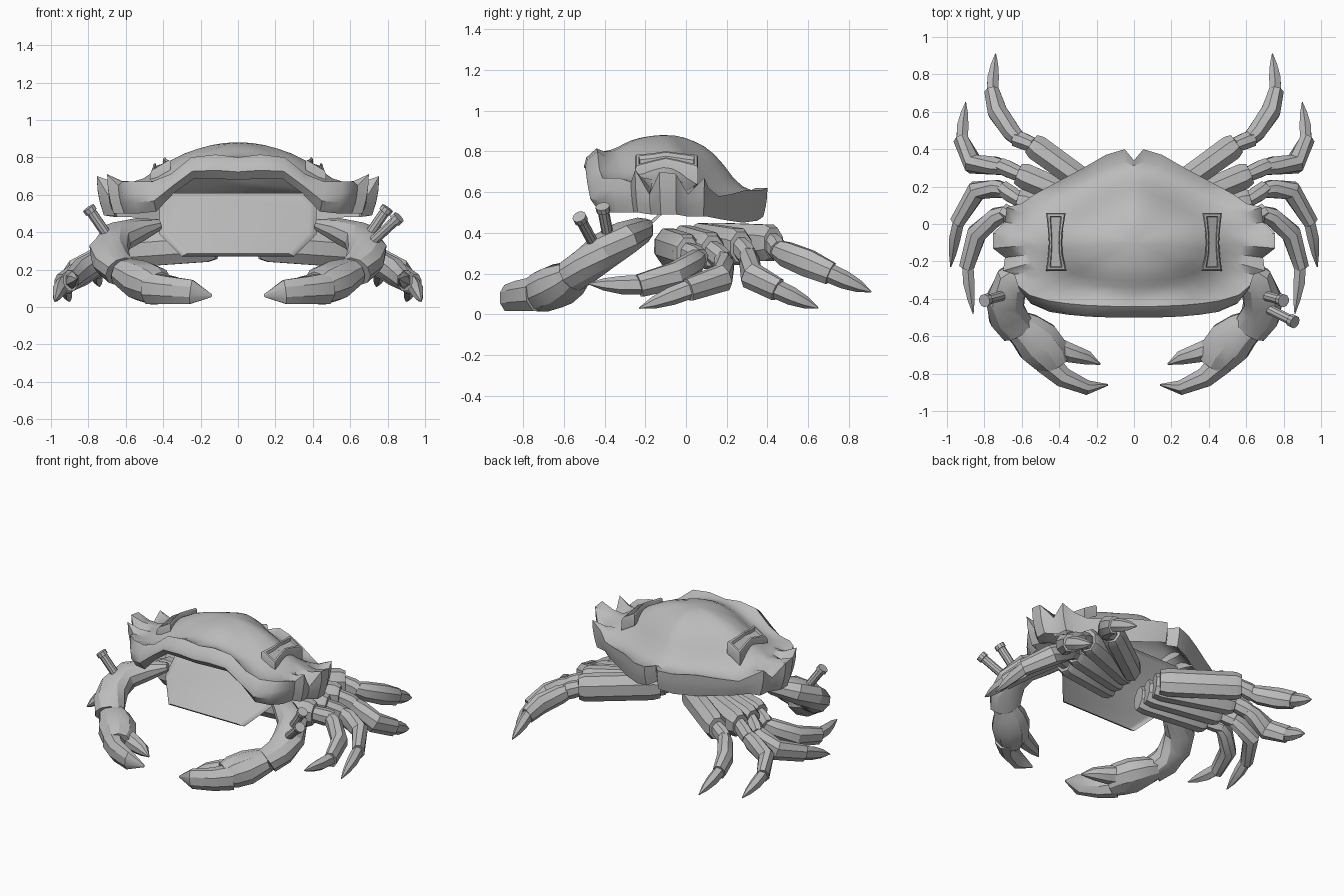
import bpy, bmesh, math
from mathutils import Vector

if "Cube" in bpy.data.objects:
    bpy.data.objects.remove(bpy.data.objects["Cube"])

grey = bpy.data.materials.new("shell_grey")
grey.diffuse_color = (0.5, 0.5, 0.5, 1)
grey.use_nodes = True
grey.node_tree.nodes["Principled BSDF"].inputs["Base Color"].default_value = grey.diffuse_color


def finish(bm, name, angle=32):
    bmesh.ops.recalc_face_normals(bm, faces=bm.faces)
    me = bpy.data.meshes.new(name)
    bm.to_mesh(me)
    bm.free()
    ob = bpy.data.objects.new(name, me)
    bpy.context.collection.objects.link(ob)
    me.materials.append(grey)
    bpy.ops.object.select_all(action='DESELECT')
    ob.select_set(True)
    bpy.context.view_layer.objects.active = ob
    bpy.ops.object.shade_smooth_by_angle(angle=math.radians(angle))
    return ob


def bridge(bm, a, b):
    n = len(a)
    for i in range(n):
        bm.faces.new((a[i], a[(i + 1) % n], b[(i + 1) % n], b[i]))


def limb(name, path, sides=8, mirror=1):
    """Sweep an oval along points (x, y, z, half width, half height)."""
    bm = bmesh.new()
    pts = [Vector((p[0] * mirror, p[1], p[2])) for p in path]
    rings = []
    for i, p in enumerate(pts):
        d = (pts[min(i + 1, len(pts) - 1)] - pts[max(i - 1, 0)]).normalized()
        s = d.cross(Vector((0, 0, 1))).normalized()
        u = s.cross(d)
        w, h = path[i][3], path[i][4]
        ring = []
        for k in range(sides):
            a = 2 * math.pi * (k + 0.5) / sides
            ring.append(bm.verts.new(p + s * math.cos(a) * w + u * math.sin(a) * h))
        rings.append(ring)
    for a, b in zip(rings, rings[1:]):
        bridge(bm, a, b)
    bm.faces.new(rings[0])
    bm.faces.new(rings[-1])
    return finish(bm, name)


# Carapace: half rim from back notch to front centre (x, y, top z, bottom z)
half = [(0, .34, .62, .50), (.05, .40, .62, .48), (.15, .37, .61, .46),
        (.28, .295, .61, .45), (.42, .22, .59, .46), (.53, .16, .58, .47),
        (.60, .11, .62, .48), (.68, .09, .67, .48), (.69, .01, .59, .48),
        (.755, -.05, .69, .49), (.755, -.13, .70, .49), (.69, -.18, .59, .49),
        (.70, -.25, .71, .50), (.64, -.27, .65, .50), (.62, -.33, .67, .50),
        (.56, -.38, .67, .50), (.46, -.41, .67, .51), (.36, -.425, .71, .61),
        (.25, -.435, .80, .685), (.12, -.44, .815, .685), (0, -.44, .80, .68)]
rim = half + [(-x, y, a, b) for x, y, a, b in half[-2:0:-1]]
N = len(rim)
soft = [Vector(r[:3]) for r in rim]
for _ in range(3):
    soft = [(soft[i - 1] + soft[i] * 2 + soft[(i + 1) % N]) / 4 for i in range(N)]

bm = bmesh.new()
apex = Vector((0, -.1, .88))
centre = bm.verts.new(apex)
prev = None
for t, f in ((.1, .99), (.2, .95), (.3, .88), (.4, .79), (.5, .65), (.6, .45),
             (.7, .21), (.8, .04), (.9, -.05), (1, 0)):
    ring = []
    for i in range(N):
        k = max(0, (t - .82) / .18)
        e = soft[i].lerp(Vector(rim[i][:3]), k)
        p = apex.lerp(e, t)
        # the dome falls off faster towards the sides
        g = f ** (1 + .4 * abs(e.x) / .75) if f > 0 else f
        p.z = e.z + (apex.z - e.z) * g
        ring.append(bm.verts.new(p))
    if prev:
        bridge(bm, prev, ring)
    else:
        for i in range(N):
            bm.faces.new((centre, ring[i], ring[(i + 1) % N]))
    prev = ring
# Skirt under the rim, bulging forward along the front lip
for q, push in ((.35, .05), (.65, .06), (1, .02)):
    ring = []
    for x, y, a, b in rim:
        s = 1 - .05 * q * q
        front = min(1, max(0, (-y - .30) / .1))
        ring.append(bm.verts.new((x * s, y * (s if front == 0 else 1) - push * front,
                                  a + (b - a) * q)))
    bridge(bm, prev, ring)
    prev = ring
finish(bm, "carapace", 38)

# Sloping belly plate with a softly turned-back rim
bm = bmesh.new()
outline = [(-.30, .27), (.30, .27), (.42, .39), (.42, .55), (.36, .61),
           (-.36, .61), (-.42, .55), (-.42, .39)]
rings = []
for s, back in ((.90, 0), (.96, .006), (1, .025)):
    rings.append([bm.verts.new((x * s, -.38 + (z - .27) * 1.08 + back,
                                .44 + (z - .44) * s)) for x, z in outline])
bm.faces.new(rings[0])
for a, b in zip(rings, rings[1:]):
    bridge(bm, a, b)
finish(bm, "belly_plate", 60)

# Legs: thigh, shin and pointed foot, four on each side
legs = [
    [(.12, -.10, .335), (.60, .01, .30), (.70, .07, .27), (.84, -.05, .19),
     (.895, -.23, .14), (.86, -.48, .15)],
    [(.12, -.02, .35), (.62, .13, .31), (.70, .19, .26), (.84, .18, .18),
     (.945, .01, .12), (.98, -.23, .03)],
    [(.12, .06, .36), (.62, .27, .33), (.71, .31, .28), (.86, .32, .19),
     (.925, .45, .12), (.90, .65, .03)],
    [(.12, .12, .36), (.55, .43, .35), (.63, .455, .31), (.73, .60, .25),
     (.76, .71, .20), (.74, .91, .11)]]


def mix(a, b, t):
    return tuple(u + (v - u) * t for u, v in zip(a, b))


for side, m in (("right", 1), ("left", -1)):
    for i, (a, b, c, d, e, f) in enumerate(legs):
        tag = f"{side}_{i + 1}"
        limb("thigh_" + tag, [a + (.062, .085), mix(a, b, .1) + (.07, .098),
                              mix(a, b, .93) + (.075, .097), b + (.06, .08)], 8, m)
        limb("knee_" + tag, [mix(a, b, .97) + (.042, .055), mix(b, c, .6) + (.048, .06),
                             c + (.045, .055)], 8, m)
        limb("shin_" + tag, [mix(b, c, .8) + (.042, .05), mix(c, d, .25) + (.052, .066),
                             d + (.056, .072), e + (.043, .06)], 8, m)
        limb("foot_" + tag, [mix(d, e, .9) + (.035, .048), mix(e, f, .35) + (.035, .045),
                             mix(e, f, .7) + (.022, .03), f + (.003, .003)], 6, m)

    # Claw: curved arm, palm and two fingers
    limb("claw_arm_" + side, [(.42, -.19, .44, .03, .03), (.53, -.23, .41, .078, .067),
                              (.65, -.31, .37, .10, .088), (.69, -.41, .305, .108, .093),
                              (.675, -.49, .24, .108, .09), (.625, -.56, .19, .098, .085)], 10, m)
    limb("claw_palm_" + side, [(.63, -.54, .19, .085, .075), (.58, -.57, .17, .105, .092),
                               (.515, -.63, .14, .128, .11), (.45, -.70, .115, .115, .105),
                               (.42, -.75, .10, .085, .09)], 10, m)
    limb("claw_finger_" + side, [(.47, -.735, .10, .075, .09), (.38, -.82, .09, .058, .08),
                                 (.25, -.875, .08, .042, .07), (.14, -.86, .06, .005, .008)], 8, m)
    limb("claw_thumb_" + side, [(.44, -.655, .12, .065, .07), (.34, -.69, .105, .055, .06),
                                (.25, -.715, .09, .04, .042), (.18, -.75, .075, .004, .005)], 8, m)

    # Peg on the arm, with a small flared head
    pegs = [((.69, -.38, .37), (.80, -.41, .53))]
    if m == 1:
        pegs.append(((.71, -.45, .34), (.86, -.525, .48)))
    for j, (a, b) in enumerate(pegs):
        limb(f"peg_{side}_{j + 1}", [a + (.028, .028), mix(a, b, .85) + (.028, .028),
                                     mix(a, b, .86) + (.035, .035), b + (.035, .035)], 10, m)

    # Raised slot frame on the carapace
    bm = bmesh.new()
    outer = [(.365, .06), (.47, .06), (.46, -.03), (.455, -.10), (.46, -.17),
             (.47, -.25), (.36, -.25), (.38, -.17), (.385, -.10), (.38, -.03)]
    rings = []
    for s, h in ((1, -.06), (1, .012), (.85, .025), (.6, .025), (.5, .008)):
        ring = []
        for x, y in outer:
            px = .42 + (x - .42) * s
            py = -.095 + (y + .095) * (1 - (1 - s) * .3)
            z = .795 - (px - .36) * .6 - abs(py + .095) * .2 + h
            ring.append(bm.verts.new((px * m, py, z)))
        rings.append(ring)
    for a, b in zip(rings, rings[1:]):
        bridge(bm, a, b)
    bm.faces.new(rings[-1])
    finish(bm, "slot_frame_" + side)
